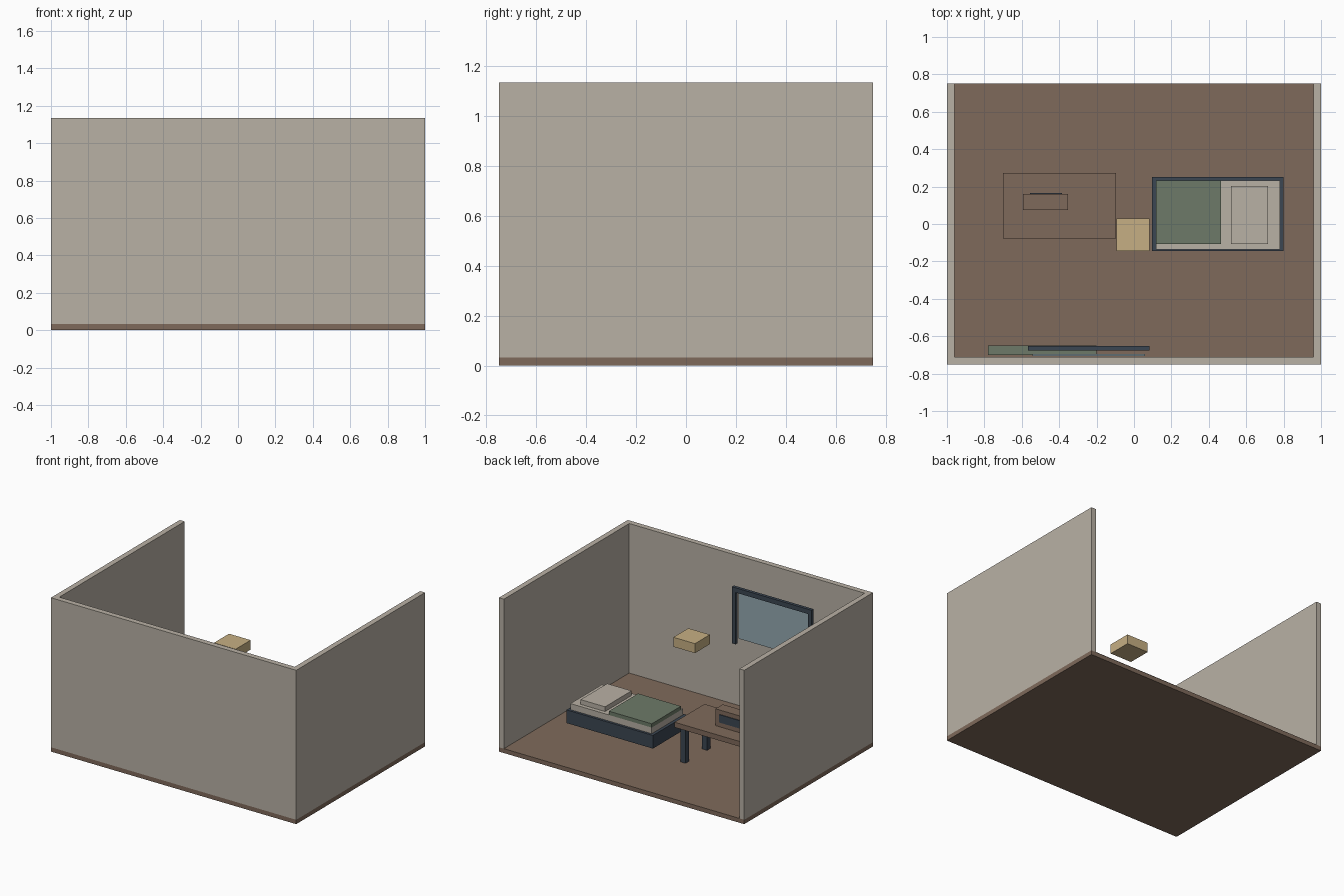
import bpy

cube = bpy.data.objects.get("Cube")
if cube:
    bpy.data.objects.remove(cube, do_unlink=True)


def material(name, hex_code):
    """Flat material from an sRGB hex code."""
    channels = [int(hex_code[i:i + 2], 16) / 255 for i in (0, 2, 4)]
    linear = [c / 12.92 if c <= 0.04045 else ((c + 0.055) / 1.055) ** 2.4 for c in channels]
    mat = bpy.data.materials.new(name)
    mat.use_nodes = True
    mat.diffuse_color = (*linear, 1)
    bsdf = next(n for n in mat.node_tree.nodes if n.type == "BSDF_PRINCIPLED")
    bsdf.inputs["Base Color"].default_value = (*linear, 1)
    return mat


beige = material("warm_beige", "b9b1a5")
brown = material("wood_brown", "7f6a5b")
slate = material("dark_slate", "3b4652")
green = material("sage_green", "6d7a68")
tan = material("light_tan", "c6af83")
glass = material("pale_blue_glass", "94a8b0")


def box(name, mat, x, y, z):
    """Box given by its (low, high) extent on each axis."""
    bpy.ops.mesh.primitive_cube_add(size=1, location=[sum(r) / 2 for r in (x, y, z)])
    obj = bpy.context.object
    obj.name = name
    obj.scale = [r[1] - r[0] for r in (x, y, z)]
    bpy.ops.object.transform_apply(location=False, rotation=False, scale=True)
    obj.data.materials.append(mat)
    return obj


# Room shell, open at the back and the top
floor_z, wall_top = 0.032, 1.134
wall_z = (floor_z, wall_top)
box("floor", brown, (-1, 1), (-0.75, 0.75), (0, floor_z))
box("front_wall", beige, (-1, 1), (-0.75, -0.71), wall_z)
box("left_wall", beige, (0.96, 1), (-0.71, 0.75), wall_z)
box("right_wall", beige, (-1, -0.96), (-0.71, 0.75), wall_z)

# Bed
box("bed_frame", slate, (0.095, 0.8), (-0.145, 0.25), (0.073, 0.17))
box("mattress", beige, (0.117, 0.78), (-0.135, 0.232), (0.17, 0.215))
box("blanket", green, (0.117, 0.466), (-0.108, 0.232), (0.215, 0.243))
box("pillow", beige, (0.518, 0.717), (-0.106, 0.203), (0.215, 0.25))

# Table with four legs
table_x, table_y = (-0.7, -0.097), (-0.077, 0.273)
box("table_top", brown, table_x, table_y, (0.29, 0.328))
inset, leg = 0.03, 0.04
for side, x in (("right", table_x[0] + inset), ("left", table_x[1] - inset - leg)):
    for end, y in (("front", table_y[0] + inset), ("back", table_y[1] - inset - leg)):
        box(f"table_leg_{end}_{side}", slate, (x, x + leg), (y, y + leg), (floor_z, 0.29))

# Small cabinet with a dark panel on the table
box("table_cabinet", brown, (-0.594, -0.353), (0.075, 0.16), (0.328, 0.452))
box("cabinet_panel", slate, (-0.556, -0.385), (0.16, 0.166), (0.362, 0.42))

# Hanging box
box("hanging_box", tan, (-0.094, 0.082), (-0.144, 0.03), (0.743, 0.813))

# Window with a lintel and two posts
frame_y = (-0.676, -0.652)
box("window_glass", glass, (-0.542, 0.058), (-0.706, -0.694), (0.533, 0.893))
box("window_lintel", slate, (-0.567, 0.082), frame_y, (0.89, 0.925))
for side, x in (("right", -0.567), ("left", 0.052)):
    box(f"window_post_{side}", slate, (x, x + 0.03), frame_y, (0.508, 0.89))

# Low panel beneath the window
box("low_panel", green, (-0.78, -0.2), (-0.7, -0.65), (0.12, 0.43))
